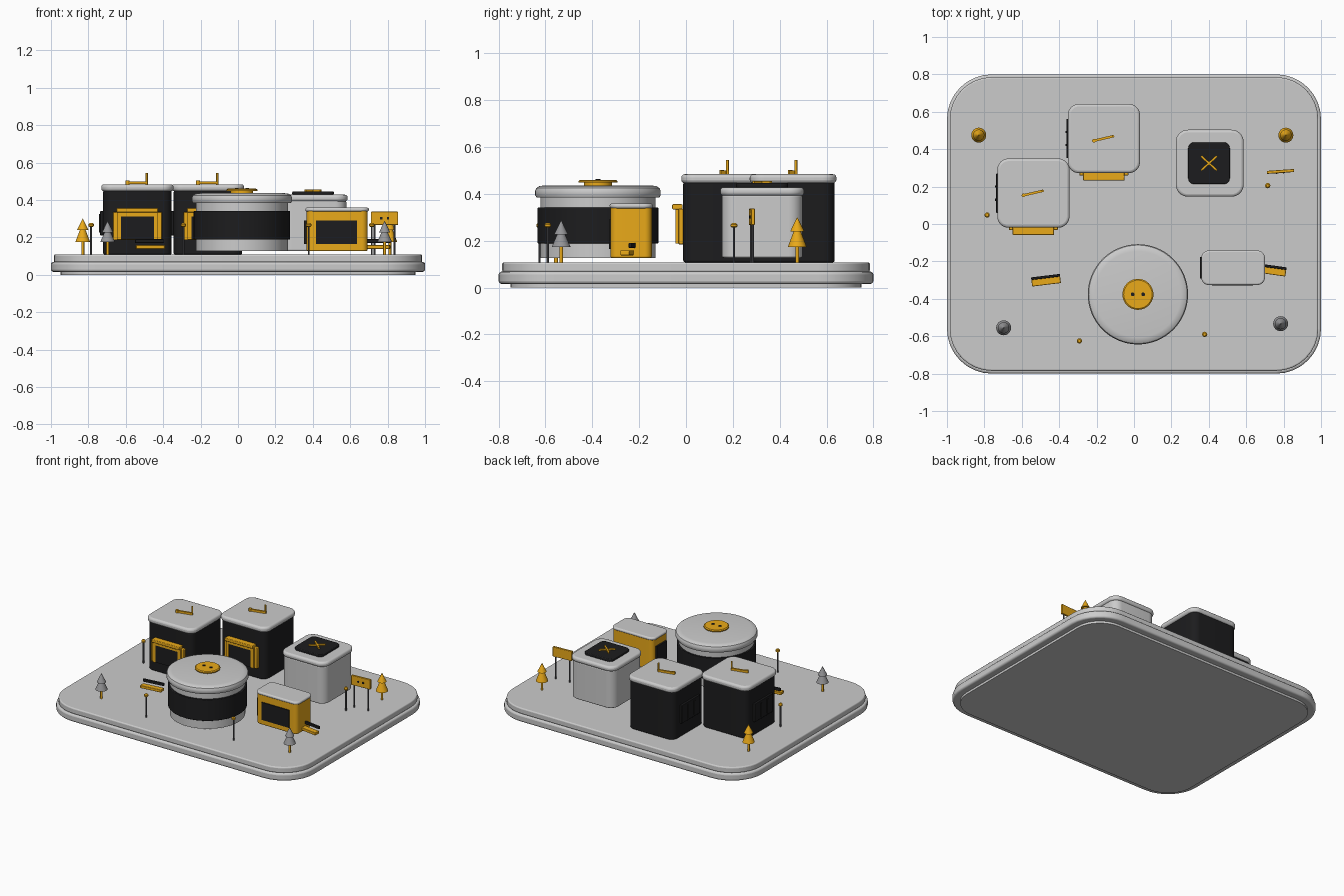
import bpy, math
from mathutils import Matrix

if "Cube" in bpy.data.objects:
    bpy.data.objects.remove(bpy.data.objects["Cube"])


def material(name, rgb):
    m = bpy.data.materials.new(name)
    m.diffuse_color = (*rgb, 1)
    m.use_nodes = True
    m.node_tree.nodes["Principled BSDF"].inputs["Base Color"].default_value = m.diffuse_color
    return m


BLACK = material("black", (0.012, 0.012, 0.013))
ORANGE = material("orange", (0.82, 0.4, 0.01))
STEEL = material("steel", (0.1, 0.1, 0.11))
GREY = material("mid_grey", (0.3, 0.3, 0.31))


def finish(name, verts, faces, mat, bevel=0.0, seg=3):
    me = bpy.data.meshes.new(name)
    me.from_pydata(verts, [], faces)
    ob = bpy.data.objects.new(name, me)
    bpy.context.collection.objects.link(ob)
    if mat:
        me.materials.append(mat)
    if bevel:
        b = ob.modifiers.new("bevel", 'BEVEL')
        b.width, b.segments, b.limit_method, b.angle_limit = bevel, seg, 'ANGLE', math.radians(40)
    bpy.ops.object.select_all(action='DESELECT')
    bpy.context.view_layer.objects.active = ob
    ob.select_set(True)
    bpy.ops.object.shade_smooth_by_angle(angle=math.radians(35))
    return ob


def loft(name, rings, mat=None, bevel=0.0, seg=3):
    """Skin a stack of equal-length rings and cap both ends."""
    n = len(rings[0])
    verts = [p for r in rings for p in r]
    faces = [(k * n + i, k * n + (i + 1) % n, (k + 1) * n + (i + 1) % n, (k + 1) * n + i)
             for k in range(len(rings) - 1) for i in range(n)]
    faces += [tuple(reversed(range(n))), tuple(range(len(verts) - n, len(verts)))]
    return finish(name, verts, faces, mat, bevel, seg)


def slab(name, x, y, w, d, r, z0, z1, mat=None, bevel=0.0):
    """Upright block with rounded plan corners."""
    outline = []
    for q, (sx, sy) in enumerate([(1, 1), (-1, 1), (-1, -1), (1, -1)]):
        for i in range(9):
            a = math.pi / 2 * (q + i / 8)
            outline.append((x + sx * (w / 2 - r) + r * math.cos(a), y + sy * (d / 2 - r) + r * math.sin(a)))
    return loft(name, [[(*p, z) for p in outline] for z in (z0, z1)], mat, bevel)


def turned(name, x, y, profile, mat=None, n=24, bevel=0.0):
    """Round part from (radius, z) pairs."""
    return loft(name, [[(x + r * math.cos(2 * math.pi * i / n), y + r * math.sin(2 * math.pi * i / n), z)
                        for i in range(n)] for r, z in profile], mat, bevel)


def box(name, center, size, mat=None, turn=0, pivot=None, bevel=0.0):
    """Box turned about the vertical through its pivot."""
    cx, cy, cz = center
    w, d, h = (s / 2 for s in size)
    rings = [[(cx + sx * w, cy + sy * d, cz + s * h) for sx, sy in [(-1, -1), (1, -1), (1, 1), (-1, 1)]]
             for s in (-1, 1)]
    ob = loft(name, rings, mat, bevel, 2)
    px, py = pivot or (cx, cy)
    t = Matrix.Translation((px, py, 0))
    ob.data.transform(t @ Matrix.Rotation(math.radians(turn), 4, 'Z') @ t.inverted())
    return ob


# Stepped ground plate
slab("base_foot", 0, 0, 1.90, 1.50, 0.19, 0, 0.018)
slab("base_plate", 0, 0, 2.0, 1.6, 0.24, 0.016, 0.068, None, 0.012)
slab("base_top", 0, 0, 1.97, 1.57, 0.225, 0.066, 0.108, None, 0.008)

# Two dark blocks with framed front windows
for tag, x, y in [("left", -0.538, 0.165), ("rear", -0.161, 0.457)]:
    f = y - 0.178
    slab(tag + "_block_body", x, y, 0.366, 0.354, 0.05, 0.108, 0.45, BLACK, 0.008)
    slab(tag + "_block_roof", x, y, 0.386, 0.37, 0.06, 0.446, 0.484, None, 0.014)
    box(tag + "_window_backing", (x, f - 0.008, 0.26), (0.262, 0.024, 0.15), ORANGE, bevel=0.004)
    box(tag + "_window_pane", (x, f - 0.022, 0.25), (0.176, 0.012, 0.122), BLACK)
    for s in (-1, 1):
        box(tag + "_window_jamb", (x + s * 0.099, f - 0.022, 0.258), (0.022, 0.018, 0.14), ORANGE)
    box(tag + "_window_lintel", (x, f - 0.022, 0.323), (0.22, 0.018, 0.022), ORANGE)
    box(tag + "_window_awning", (x, f - 0.024, 0.345), (0.222, 0.044, 0.022), ORANGE, bevel=0.004)
    # Side panel
    box(tag + "_side_panel", (x - 0.19, y, 0.275), (0.018, 0.21, 0.13), BLACK, bevel=0.003)
    for dy in (-0.035, 0.035):
        box(tag + "_side_bar", (x - 0.2, y + dy, 0.275), (0.008, 0.012, 0.1), BLACK)
    # Roof bar with upright peg
    box(tag + "_roof_bar", (x - 0.003, y, 0.492), (0.115, 0.013, 0.015), ORANGE, 13)
    turned(tag + "_roof_knob", x - 0.053, y - 0.012, [(0.01, 0.483), (0.01, 0.503)], ORANGE, 12)
    turned(tag + "_roof_peg", x + 0.05, y + 0.012, [(0.006, 0.484), (0.006, 0.545)], ORANGE, 12)

# Round hall
hx, hy = 0.021, -0.376
turned("hall_wall", hx, hy, [(0.246, 0.127), (0.246, 0.392)], None, 64)
turned("hall_band", hx, hy, [(0.258, 0.188), (0.258, 0.342)], BLACK, 64, 0.004)
turned("hall_roof", hx, hy, [(0.262, 0.384), (0.268, 0.395), (0.268, 0.413), (0.263, 0.425),
                             (0.25, 0.433), (0.23, 0.436)], None, 64)
turned("hall_disc", hx, hy, [(0.06, 0.434), (0.06, 0.448), (0.083, 0.448), (0.083, 0.455), (0.076, 0.46)], ORANGE, 40)
for s in (-1, 1):
    turned("hall_disc_dot", hx + s * 0.028, hy, [(0.01, 0.455), (0.01, 0.464)], BLACK, 16)

# Pale block with a crossed roof pad
px, py = 0.405, 0.325
slab("pale_block_body", px, py, 0.348, 0.344, 0.06, 0.127, 0.396, None, 0.008)
slab("pale_block_roof", px, py, 0.363, 0.358, 0.065, 0.392, 0.428, None, 0.014)
slab("roof_pad", px - 0.004, py, 0.222, 0.222, 0.03, 0.426, 0.446, BLACK, 0.005)
for a in (42, -42):
    box("roof_pad_cross", (px - 0.004, py, 0.45), (0.112, 0.011, 0.011), ORANGE, a)

# Orange kiosk
kx, ky = 0.53, -0.234
slab("kiosk_body", kx, ky, 0.325, 0.176, 0.03, 0.127, 0.345, ORANGE, 0.006)
slab("kiosk_roof", kx, ky, 0.34, 0.184, 0.04, 0.338, 0.359, None, 0.009)
box("kiosk_window", (kx - 0.004, ky - 0.088, 0.228), (0.22, 0.014, 0.126), BLACK)
box("kiosk_side_panel", (kx - 0.17, ky, 0.228), (0.012, 0.115, 0.126), BLACK)

# Benches
for x, y, turn in [(-0.47, -0.305, 7), (0.735, -0.25, -8)]:
    box("bench_seat", (x, y, 0.148), (0.155, 0.04, 0.02), ORANGE, turn, (x, y), 0.003)
    box("bench_back", (x, y + 0.022, 0.18), (0.155, 0.014, 0.02), BLACK, turn, (x, y), 0.003)

# Two-tier trees
for x, y, mat, h in [(-0.83, 0.475, ORANGE, 0.3), (0.812, 0.475, ORANGE, 0.3),
                     (-0.697, -0.555, GREY, 0.287), (0.784, -0.533, GREY, 0.287)]:
    turned("tree_trunk", x, y, [(0.008, 0.108), (0.008, 0.18)], ORANGE, 12)
    turned("tree_lower", x, y, [(0.04, 0.174), (0.004, h - 0.03)], mat, 24)
    turned("tree_upper", x, y, [(0.03, h - 0.06), (0.001, h)], mat, 24)

# Lamp posts
for x, y in [(-0.292, -0.625), (0.378, -0.59), (-0.785, 0.048), (0.715, 0.205)]:
    turned("lamp_post", x, y, [(0.005, 0.108), (0.005, 0.262)], STEEL, 10)
    turned("lamp_head", x, y, [(0.008, 0.256), (0.014, 0.26), (0.014, 0.27), (0.008, 0.276)], ORANGE, 16)

# Sign board
sx, sy = 0.783, 0.281
box("sign_board", (sx, sy, 0.302), (0.146, 0.016, 0.07), ORANGE, 4, bevel=0.003)
for s in (-1, 1):
    turned("sign_post", sx + s * 0.053, sy + s * 0.004, [(0.005, 0.108), (0.005, 0.28)], STEEL, 10)
    box("sign_mark", (sx + s * 0.018, sy - 0.009, 0.302), (0.012, 0.004, 0.012), BLACK, 4, (sx, sy))
